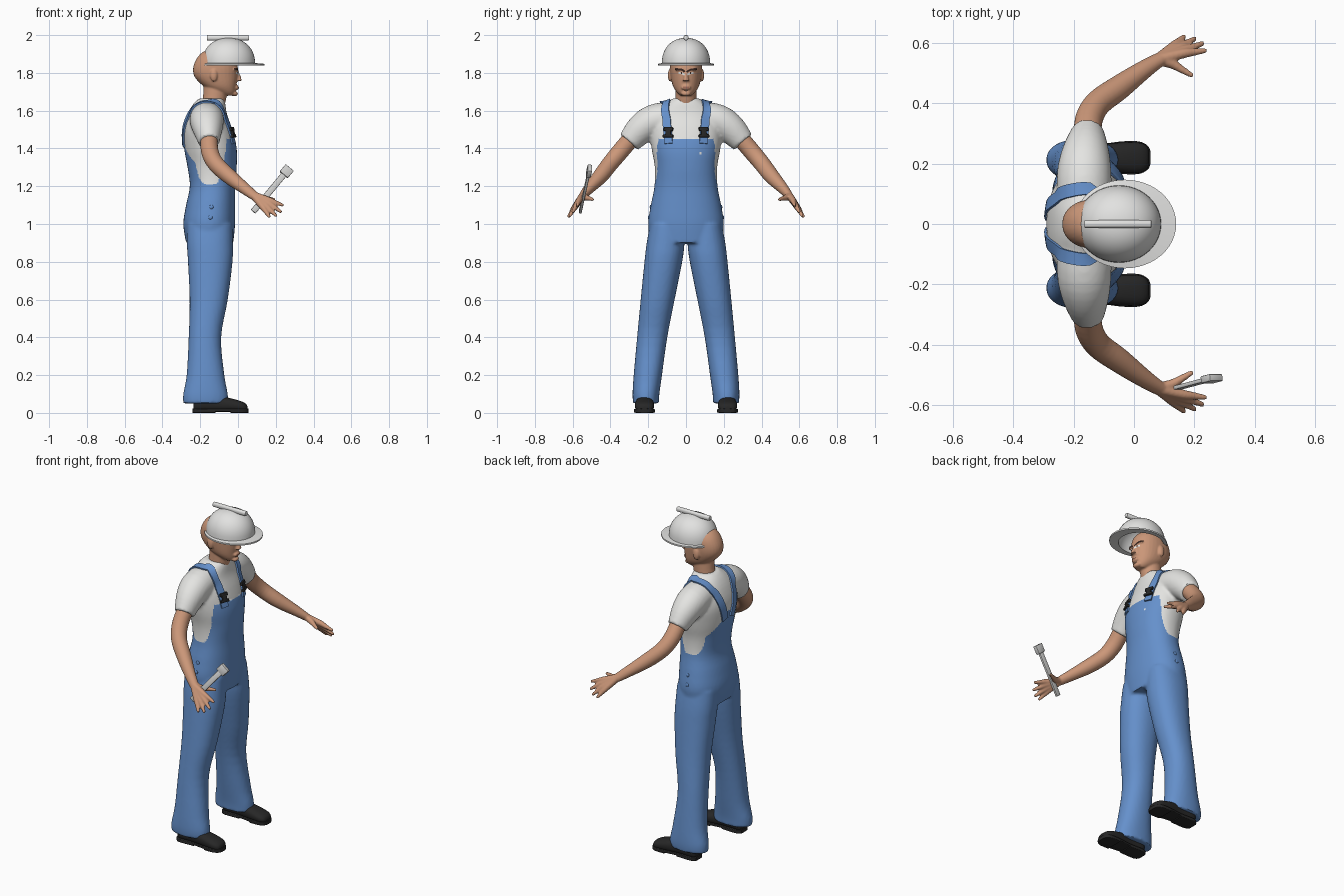
import bpy, bmesh, math
from mathutils import Vector, Matrix
from mathutils.bvhtree import BVHTree

old = bpy.data.objects.get("Cube")
if old:
    bpy.data.objects.remove(old, do_unlink=True)

X, Y, Z = Vector((1, 0, 0)), Vector((0, 1, 0)), Vector((0, 0, 1))


def material(name, r, g, b):
    m = bpy.data.materials.new(name)
    m.use_nodes = True
    m.diffuse_color = (r, g, b, 1)
    m.node_tree.nodes["Principled BSDF"].inputs["Base Color"].default_value = (r, g, b, 1)
    return m


DENIM = material("denim blue", 0.13, 0.28, 0.6)
COTTON = material("cotton white", 0.78, 0.78, 0.76)
SKIN = material("skin", 0.6, 0.31, 0.19)
LIP = material("lip", 0.36, 0.15, 0.1)
BLACK = material("black leather", 0.02, 0.02, 0.02)
HAIR = material("dark brown", 0.04, 0.02, 0.015)
SHELL = material("helmet white", 0.76, 0.76, 0.75)
STEEL = material("light steel", 0.66, 0.66, 0.65)


def spline(pts, steps):
    """Catmull-Rom through points of any dimension."""
    p = [Vector(q) for q in pts]
    out = []
    for i in range(len(p) - 1):
        a, b, c, d = p[max(i - 1, 0)], p[i], p[i + 1], p[min(i + 2, len(p) - 1)]
        for k in range(steps):
            t = k / steps
            out.append(0.5 * (2 * b + (c - a) * t + (2 * a - 5 * b + 4 * c - d) * t ** 2
                              + (3 * b - a - 3 * c + d) * t ** 3))
    return out + [p[-1]]


def loft(bm, stations, axis=None, ref=X, steps=4, n=32, power=2.0):
    """Closed skin over stations (x, y, z, radius u, radius v)."""
    st = spline(stations, steps)
    rings = []
    for i, s in enumerate(st):
        a, b = st[max(i - 1, 0)], st[min(i + 1, len(st) - 1)]
        t = axis or Vector((b - a)[:3]).normalized()
        u = ref.cross(t).normalized()
        v = t.cross(u)
        ring = []
        for k in range(n):
            c, d = math.cos(math.tau * k / n), math.sin(math.tau * k / n)
            c = math.copysign(abs(c) ** (2 / power), c)
            d = math.copysign(abs(d) ** (2 / power), d)
            ring.append(bm.verts.new(Vector(s[:3]) + u * s[3] * c + v * s[4] * d))
        rings.append(ring)
    for r, q in zip(rings, rings[1:]):
        for k in range(n):
            bm.faces.new((r[k], r[(k + 1) % n], q[(k + 1) % n], q[k]))
    bm.faces.new(rings[0][::-1])
    bm.faces.new(rings[-1])


def ball(bm, loc, size):
    m = Matrix.Translation(loc) @ Matrix.Diagonal((*size, 1))
    bmesh.ops.create_uvsphere(bm, u_segments=24, v_segments=14, radius=1, matrix=m)


def finish(name, bm, *mats, voxel=0, smooth=0, bevel=0, solid=0):
    """Turn a bmesh into an object, optionally fusing its pieces into one skin."""
    bmesh.ops.recalc_face_normals(bm, faces=bm.faces)
    me = bpy.data.meshes.new(name)
    bm.to_mesh(me)
    bm.free()
    ob = bpy.data.objects.new(name, me)
    bpy.context.collection.objects.link(ob)
    if voxel:
        mod = ob.modifiers.new("fuse", "REMESH")
        mod.mode, mod.voxel_size = "VOXEL", voxel
        mod = ob.modifiers.new("soften", "SMOOTH")
        mod.factor, mod.iterations = 0.5, smooth
    if solid:
        mod = ob.modifiers.new("thickness", "SOLIDIFY")
        mod.thickness, mod.offset = solid, 0
    if bevel:
        mod = ob.modifiers.new("bevel", "BEVEL")
        mod.width, mod.segments = bevel, 2
    if ob.modifiers:
        dg = bpy.context.evaluated_depsgraph_get()
        ob.data = bpy.data.meshes.new_from_object(ob.evaluated_get(dg))
        ob.modifiers.clear()
    ob.data.materials.clear()
    for m in mats:
        ob.data.materials.append(m)
    bpy.ops.object.select_all(action="DESELECT")
    ob.select_set(True)
    bpy.context.view_layer.objects.active = ob
    bpy.ops.object.shade_smooth_by_angle(angle=math.radians(40))
    return ob


def surface(ob):
    return BVHTree.FromPolygons([v.co for v in ob.data.vertices],
                                [p.vertices for p in ob.data.polygons])


def ribbon(name, tree, pts, width, mat, lift, solid=0):
    """Flat band laid over a surface."""
    path = [tree.find_nearest(p)[:2] for p in spline(pts, 6)]
    bm = bmesh.new()
    rows = []
    for i, (c, nrm) in enumerate(path):
        t = path[min(i + 1, len(path) - 1)][0] - path[max(i - 1, 0)][0]
        side = nrm.cross(t).normalized() * width / 2
        row = []
        for k in (-1, 0, 1):
            q, qn = tree.find_nearest(c + side * k)[:2]
            row.append(bm.verts.new(q + qn * lift))
        rows.append(row)
    for r, q in zip(rows, rows[1:]):
        for k in (0, 1):
            bm.faces.new((r[k], r[k + 1], q[k + 1], q[k]))
    return finish(name, bm, mat, solid=solid)


def box(bm, loc, size, rot=Matrix()):
    m = Matrix.Translation(loc) @ rot @ Matrix.Diagonal((*size, 1))
    bmesh.ops.create_cube(bm, size=1, matrix=m)


# Clothed body: torso, sleeves and trouser legs fused together
bm = bmesh.new()
torso = [(0.9, -.15, .185, .125), (1.0, -.1525, .2, .137), (1.1, -.145, .186, .13),
         (1.2, -.135, .167, .12), (1.3, -.137, .165, .13), (1.4, -.146, .182, .139),
         (1.5, -.16, .19, .13), (1.58, -.163, .165, .105), (1.635, -.152, .115, .085),
         (1.665, -.14, .07, .066)]
loft(bm, [(x, 0, z, ry, rx) for z, x, ry, rx in torso], axis=Z, n=48, power=2.2)
leg = [(1.0, -.15, .1, .09, .12), (0.9, -.149, .108, .1, .122), (0.8, -.147, .12, .1, .118),
       (0.6, -.155, .15, .09, .101), (0.4, -.175, .179, .08, .086),
       (0.2, -.172, .202, .075, .1), (0.1, -.172, .212, .071, .118), (0.05, -.172, .212, .068, .118)]
sleeve = [(-.165, .07, 1.56, .09, .09), (-.165, .17, 1.545, .088, .09),
          (-.16, .24, 1.5, .08, .078), (-.153, .302, 1.433, .062, .055)]
for s in (1, -1):
    loft(bm, [(x, s * y, z, ry, rx) for z, x, y, ry, rx in leg], axis=Z, power=2.2)
    loft(bm, [(x, s * y, z, a, b) for x, y, z, a, b in sleeve])
body = finish("shirt_and_overalls", bm, COTTON, DENIM, voxel=0.009, smooth=4)


def overall_edge(p):
    """Height of the overalls' upper edge: bib, scooped sides, pointed back."""
    scoop = 1.21 + 3600 * (p.x + .15) ** 4
    return min(scoop, 1.45 if p.x > -.15 else 1.46 - abs(p.y))


for v in body.data.vertices:
    edge = overall_edge(v.co)
    if abs(v.co.z - edge) < 0.0045:
        v.co.z = edge
for p in body.data.polygons:
    p.material_index = int(p.center.z < overall_edge(p.center))
cloth = surface(body)

# Braces, buckles and hip buttons
for s, side in ((1, "left"), (-1, "right")):
    strap = [(0, .1, 1.43), (-.03, .102, 1.5), (-.06, .11, 1.58), (-.11, .12, 1.67),
             (-.19, .12, 1.69), (-.27, .1, 1.62), (-.3, .07, 1.53), (-.31, .035, 1.41)]
    ribbon(side + "_strap", cloth, [(x, s * y, z) for x, y, z in strap], .044, DENIM, .004, .009)
    bm = bmesh.new()
    for z, w, h in ((1.512, .05, .02), (1.488, .03, .04), (1.472, .056, .016)):
        p, nrm = cloth.find_nearest((0, s * .103, z))[:2]
        box(bm, p + nrm * .01, (w, h, .016), nrm.to_track_quat("Z", "Y").to_matrix().to_4x4())
    finish(side + "_buckle", bm, BLACK, bevel=.003)
    bm = bmesh.new()
    for z in (1.05, 1.11):
        ball(bm, cloth.find_nearest((-.14, s * .3, z))[0], (.011, .005, .011))
    finish(side + "_hip_buttons", bm, DENIM)
ribbon("bib_tag", cloth, [(0, .075, 1.375), (0, .088, 1.375)], .012, COTTON, .002)

# Head with neck, nose and ears fused
bm = bmesh.new()
loft(bm, [(-.145, 0, 1.58, .06, .06), (-.125, 0, 1.66, .056, .062), (-.115, 0, 1.75, .056, .066)], axis=Z)
skull = [(1.68, -.055, .028, .028), (1.697, -.07, .048, .055), (1.73, -.096, .069, .087),
         (1.78, -.116, .081, .114), (1.83, -.119, .085, .118), (1.88, -.116, .078, .1),
         (1.913, -.116, .052, .066), (1.926, -.116, .015, .02)]
loft(bm, [(x, 0, z, ry, rx) for z, x, ry, rx in skull], axis=Z, power=2.15)
loft(bm, [(-.008, 0, 1.808, .009, .009), (.003, 0, 1.78, .011, .012), (.006, 0, 1.757, .018, .014)], axis=Z)
ball(bm, (-.008, 0, 1.722), (.012, .026, .013))
ball(bm, (-.02, 0, 1.69), (.02, .025, .014))
for s in (1, -1):
    ball(bm, (-.128, s * .085, 1.787), (.019, .011, .033))
    ball(bm, (-.016, s * .034, 1.819), (.014, .026, .008))
head = finish("head", bm, SKIN, voxel=.005, smooth=3)
face = surface(head)
for s, side in ((1, "left"), (-1, "right")):
    ribbon(side + "_eyebrow", face, [(.02, s * .012, 1.81), (.01, s * .035, 1.819), (-.02, s * .06, 1.82)], .01, HAIR, .002)
    ribbon(side + "_eye", face, [(.02, s * .019, 1.796), (0, s * .046, 1.798)], .01, COTTON, .0015)
    ribbon(side + "_iris", face, [(.02, s * .028, 1.797), (.02, s * .037, 1.797)], .01, HAIR, .0025)
ribbon("mouth", face, [(.02, -.025, 1.721), (.03, 0, 1.724), (.02, .025, 1.721)], .009, LIP, .0015)

# Hard hat: hollow dome, brim and ridge
bm = bmesh.new()
arc = [math.radians(a) for a in range(0, 90, 8)]
dome = [(-.05, 0, 1.852 + .133 * math.sin(a) ** .95, .128 * math.cos(a) ** .9, .14 * math.cos(a) ** .9)
        for a in reversed(arc)]
brim = [(-.03, 0, 1.848, .147, .17), (-.03, 0, 1.839, .147, .17), (-.05, 0, 1.842, .118, .13)]
inner = [(-.05, 0, 1.842 + .128 * math.sin(a), .118 * math.cos(a), .13 * math.cos(a)) for a in arc[1:]]
loft(bm, dome + brim + inner, axis=Z, steps=1, n=48)
finish("hard_hat", bm, SHELL)
bm = bmesh.new()
loft(bm, [(-.165, 0, 1.986, .013, .014), (.058, 0, 1.986, .013, .014)], axis=X, ref=Z, steps=1, n=16, power=2.6)
finish("hat_ridge", bm, SHELL, bevel=.003)

# Bare arms with spread fingers
arm = [(-.153, .28, 1.465, .046, .046), (-.15, .345, 1.388, .046, .046), (-.12, .4, 1.322, .044, .044),
       (-.05, .452, 1.255, .041, .041), (.03, .51, 1.192, .03, .032), (.085, .546, 1.15, .021, .026)]
wrist = Vector((.08, .545, 1.153))
fingers = [((.16, .565, 1.128), (.235, .575, 1.1)), ((.158, .574, 1.112), (.226, .598, 1.066)),
           ((.147, .583, 1.098), (.2, .614, 1.045)), ((.132, .59, 1.088), (.165, .621, 1.04)),
           ((.125, .532, 1.14), (.19, .494, 1.13))]
for s, side in ((1, "left"), (-1, "right")):
    bm = bmesh.new()
    loft(bm, [(x, s * y, z, a, b) for x, y, z, a, b in arm])
    for base, tip in fingers:
        chain = [(wrist, .02), (base, .0165), (Vector(base).lerp(Vector(tip), .5), .0125), (tip, .0085)]
        loft(bm, [(p[0], s * p[1], p[2], r, r) for p, r in chain], n=16)
        ball(bm, (tip[0], s * tip[1], tip[2]), (.0085,) * 3)
    finish(side + "_arm", bm, SKIN, voxel=.005, smooth=3)

# Hand tool in the right hand
bm = bmesh.new()
low, high = Vector((.08, -.56, 1.065)), Vector((.25, -.515, 1.27))
d = (high - low).normalized()
rot = d.to_track_quat("Z", "Y").to_matrix()
w = d.cross(Y).normalized()
rot = Matrix((w, d.cross(w), d)).transposed().to_4x4()
box(bm, (low + high) / 2, (.032, .014, (high - low).length), rot)
box(bm, high + d * .012, (.056, .024, .05), rot)
finish("hand_tool", bm, STEEL, bevel=.004)

# Shoes with soles and heels
upper = [(-.235, .03, .035), (-.215, .042, .042), (-.13, .042, .043), (-.05, .05, .037),
         (.015, .05, .028), (.042, .038, .021), (.05, .02, .014)]
sole = [(-.242, .03), (-.215, .047), (-.12, .045), (-.04, .054), (.015, .054), (.045, .04), (.055, .02)]
for s, side in ((1, "left"), (-1, "right")):
    bm = bmesh.new()
    loft(bm, [(x, s * .22, .006 + h, w, h) for x, w, h in upper], axis=X, ref=Z, power=2.4)
    loft(bm, [(x, s * .22, .014, w, .008) for x, w in sole], axis=X, ref=Z, power=6)
    loft(bm, [(x, s * .22, .008, w, .008) for x, w in sole[:3]], axis=X, ref=Z, power=6)
    loft(bm, [(x, s * .22, .008, w, .008) for x, w in sole[3:]], axis=X, ref=Z, power=6)
    finish(side + "_shoe", bm, BLACK)
